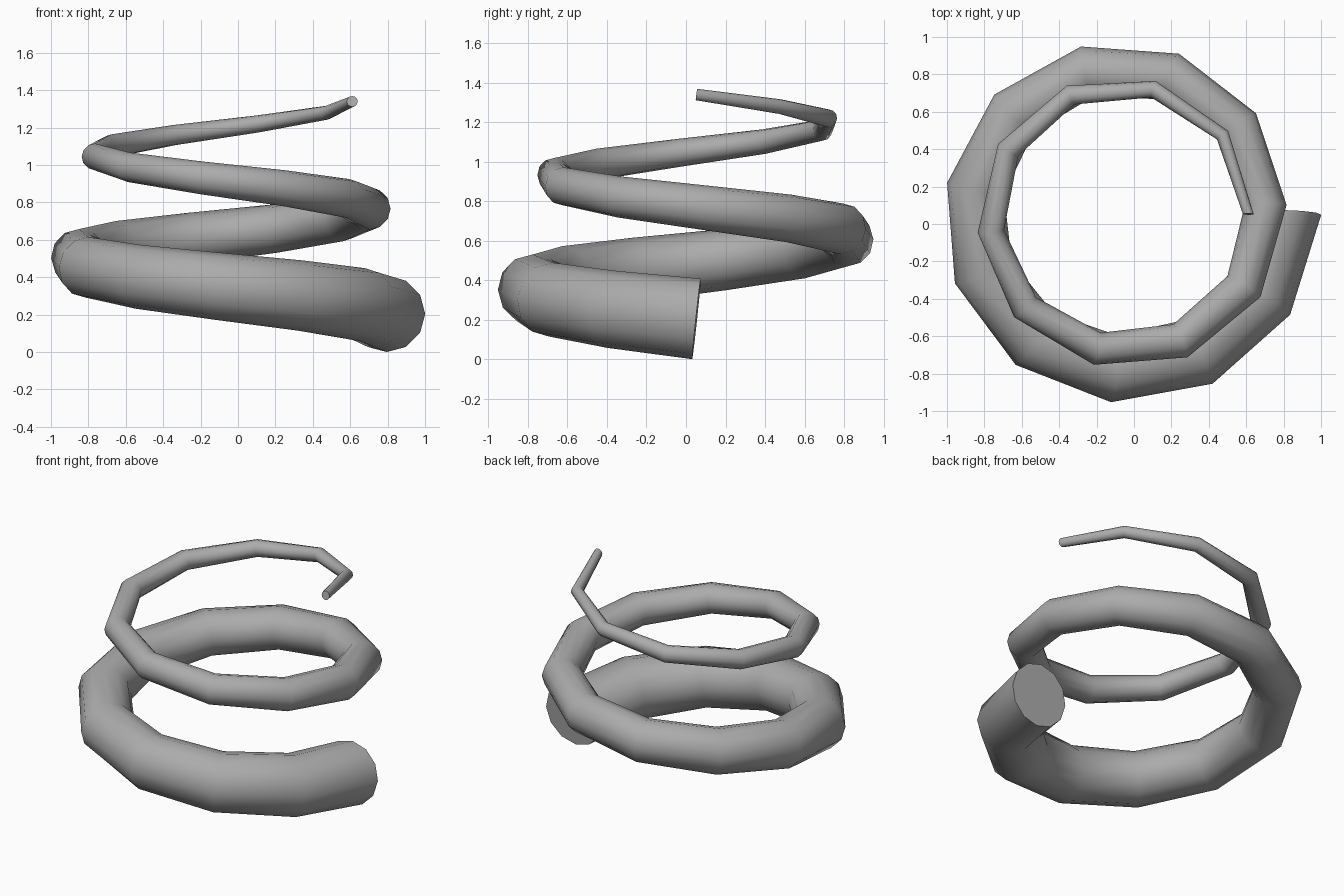
import bpy, bmesh, math
from mathutils import Vector

if "Cube" in bpy.data.objects:
    bpy.data.objects.remove(bpy.data.objects["Cube"])

CENTRE = Vector((-0.056, 0.053, 0.0))
SEGMENTS, SIDES, TURNS = 21, 12, 2
R0, R1 = 0.852, 0.667        # spiral radius, bottom to top
Z0, Z1 = 0.204, 1.34         # tube centre height
T0, T1 = 0.205, 0.029        # tube radius


# Point on the clockwise rising spiral, t from 0 to 1
def spiral(t):
    a = -2 * math.pi * TURNS * t
    r = R0 + (R1 - R0) * t
    return CENTRE + Vector((r * math.cos(a), r * math.sin(a), Z0 + (Z1 - Z0) * t))


# Parameter for a nearly even step along the spiral's length
def even_t(f):
    d = R0 - R1
    s = f * (R0 - d / 2)
    return (R0 - math.sqrt(R0 * R0 - 2 * d * s)) / d + 0.002 * math.sin(math.pi * f)


# Tapered tube: one ring per step, square to the spiral
bm = bmesh.new()
rings = []
for i in range(SEGMENTS + 1):
    t = even_t(i / SEGMENTS)
    p = spiral(t)
    tangent = (spiral(t + 0.001) - spiral(t - 0.001)).normalized()
    side = tangent.cross(Vector((0, 0, 1))).normalized()
    up = side.cross(tangent)
    r = T0 + (T1 - T0) * i / SEGMENTS
    rings.append([bm.verts.new(p + r * (side * math.cos(a) + up * math.sin(a)))
                  for a in (2 * math.pi * k / SIDES for k in range(SIDES))])

for lower, upper in zip(rings, rings[1:]):
    for k in range(SIDES):
        n = (k + 1) % SIDES
        bm.faces.new((lower[k], lower[n], upper[n], upper[k]))

# End caps
bm.faces.new(rings[0])
bm.faces.new(rings[-1])
bmesh.ops.recalc_face_normals(bm, faces=bm.faces)

mesh = bpy.data.meshes.new("spiral_tube")
bm.to_mesh(mesh)
bm.free()
tube = bpy.data.objects.new("spiral_tube", mesh)
bpy.context.collection.objects.link(tube)

# Dark grey finish
grey = bpy.data.materials.new("dark_grey")
grey.diffuse_color = (0.41, 0.41, 0.41, 1)
grey.use_nodes = True
grey.node_tree.nodes["Principled BSDF"].inputs["Base Color"].default_value = grey.diffuse_color
mesh.materials.append(grey)

bpy.context.view_layer.objects.active = tube
tube.select_set(True)
bpy.ops.object.shade_smooth_by_angle(angle=math.radians(50))
